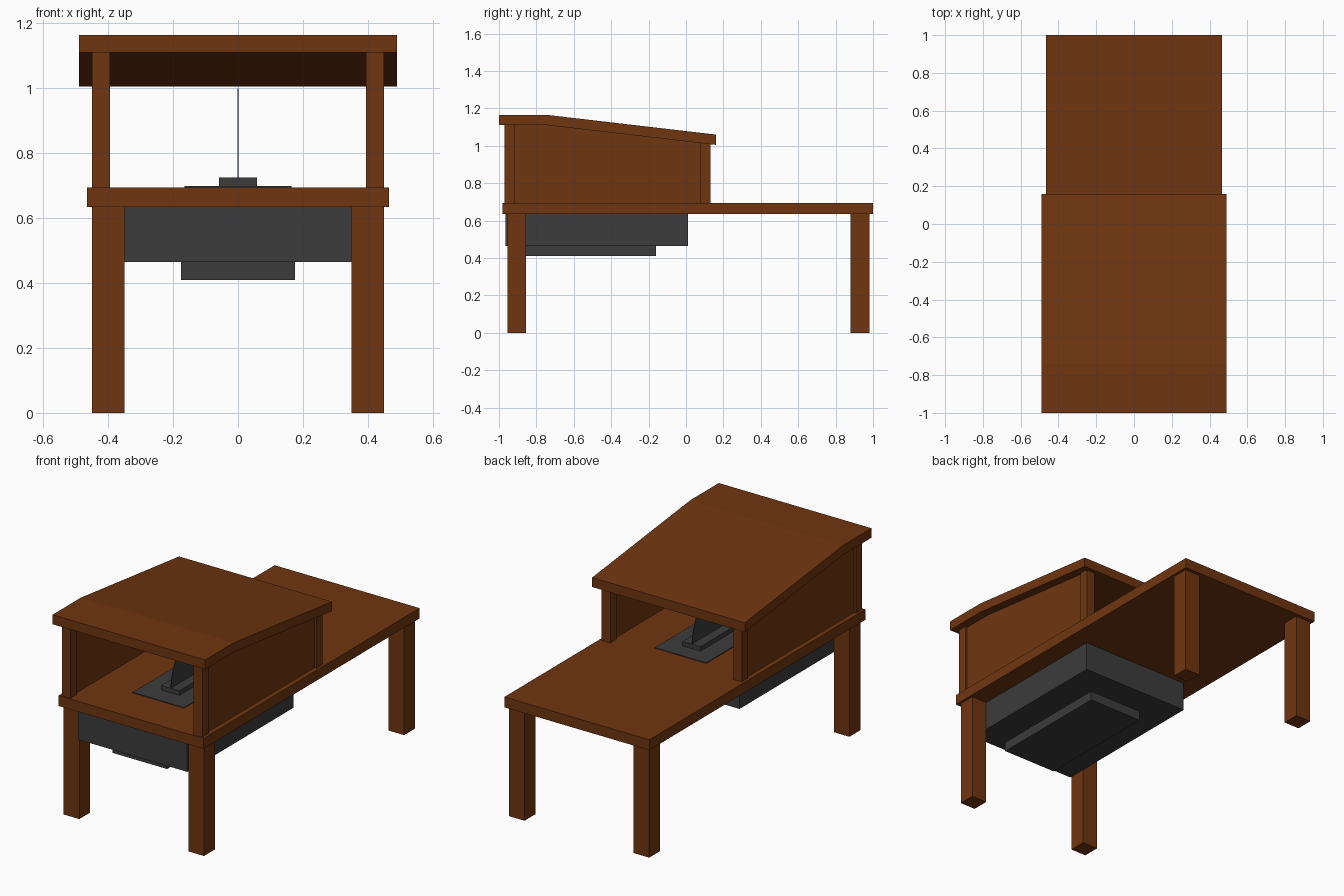
import bpy, bmesh, math

if "Cube" in bpy.data.objects:
    bpy.data.objects.remove(bpy.data.objects["Cube"])


def material(name, rgb):
    m = bpy.data.materials.new(name)
    m.diffuse_color = (*rgb, 1)
    m.use_nodes = True
    m.node_tree.nodes["Principled BSDF"].inputs["Base Color"].default_value = m.diffuse_color
    return m


WOOD = material("brown wood", (0.16, 0.036, 0.005))
METAL = material("dark grey metal", (0.045, 0.045, 0.045))


def prism(name, profile, x0, x1, mat):
    """Extrude a (y, z) profile from x0 to x1."""
    bm = bmesh.new()
    face = bm.faces.new([bm.verts.new((x0, y, z)) for y, z in profile])
    ext = bmesh.ops.extrude_face_region(bm, geom=[face])["geom"]
    bmesh.ops.translate(bm, vec=(x1 - x0, 0, 0),
                        verts=[v for v in ext if isinstance(v, bmesh.types.BMVert)])
    bmesh.ops.recalc_face_normals(bm, faces=bm.faces)
    me = bpy.data.meshes.new(name)
    bm.to_mesh(me)
    bm.free()
    me.materials.append(mat)
    ob = bpy.data.objects.new(name, me)
    bpy.context.collection.objects.link(ob)
    return ob


def box(name, x0, x1, y0, y1, z0, z1, mat):
    return prism(name, [(y0, z0), (y1, z0), (y1, z1), (y0, z1)], x0, x1, mat)


def mirrored(name, profile, x0, x1, mat):
    """Build the same prism on the right and left side."""
    prism(name + "_right", profile, x0, x1, mat)
    prism(name + "_left", profile, -x1, -x0, mat)


TOP = 0.695      # table surface
UNDER = 0.635    # table underside
BEND = -0.74     # where the roof starts to slope


def ceiling(y):
    """Height of the roof underside at depth y."""
    return 1.11 - max(0, y - BEND) * 0.105 / 0.9


# Table top and legs
box("table_top", -0.465, 0.465, -0.98, 1.0, UNDER, TOP, WOOD)
for label, y in (("front", -0.955), ("back", 0.88)):
    mirrored(label + "_leg", [(y, 0), (y + 0.1, 0), (y + 0.1, UNDER), (y, UNDER)],
             0.35, 0.45, WOOD)

# Roof board: level at the front, sloping down to the back
under = [(y, ceiling(y)) for y in (-1.0, BEND, 0.16)]
prism("roof", under + [(y, z + 0.055) for y, z in reversed(under)], -0.49, 0.49, WOOD)

# Posts holding the roof
for label, y in (("front", -0.97), ("back", 0.075)):
    mirrored(label + "_post",
             [(y, TOP), (y + 0.055, TOP), (y + 0.055, ceiling(y + 0.055)), (y, ceiling(y))],
             0.395, 0.45, WOOD)

# Side panels between the posts
mirrored("side_panel",
         [(-0.915, TOP), (0.075, TOP), (0.075, ceiling(0.075)),
          (BEND, ceiling(BEND)), (-0.915, ceiling(-0.915))], 0.408, 0.437, WOOD)

# Motor housing below the table
box("motor_housing", -0.35, 0.35, -0.965, 0.01, 0.465, UNDER, METAL)
box("housing_base", -0.175, 0.175, -0.9, -0.16, 0.41, 0.465, METAL)

# Saw plate, blade slot bar and half-round blade
box("saw_plate", -0.165, 0.165, -0.73, 0.05, TOP, TOP + 0.004, METAL)
box("blade_bar", -0.058, 0.058, -0.62, -0.05, TOP, 0.725, METAL)
arc = [(-0.335 + 0.28 * math.cos(math.pi * i / 24), 0.72 + 0.28 * math.sin(math.pi * i / 24))
       for i in range(25)]
prism("saw_blade", arc, -0.002, 0.002, METAL)
